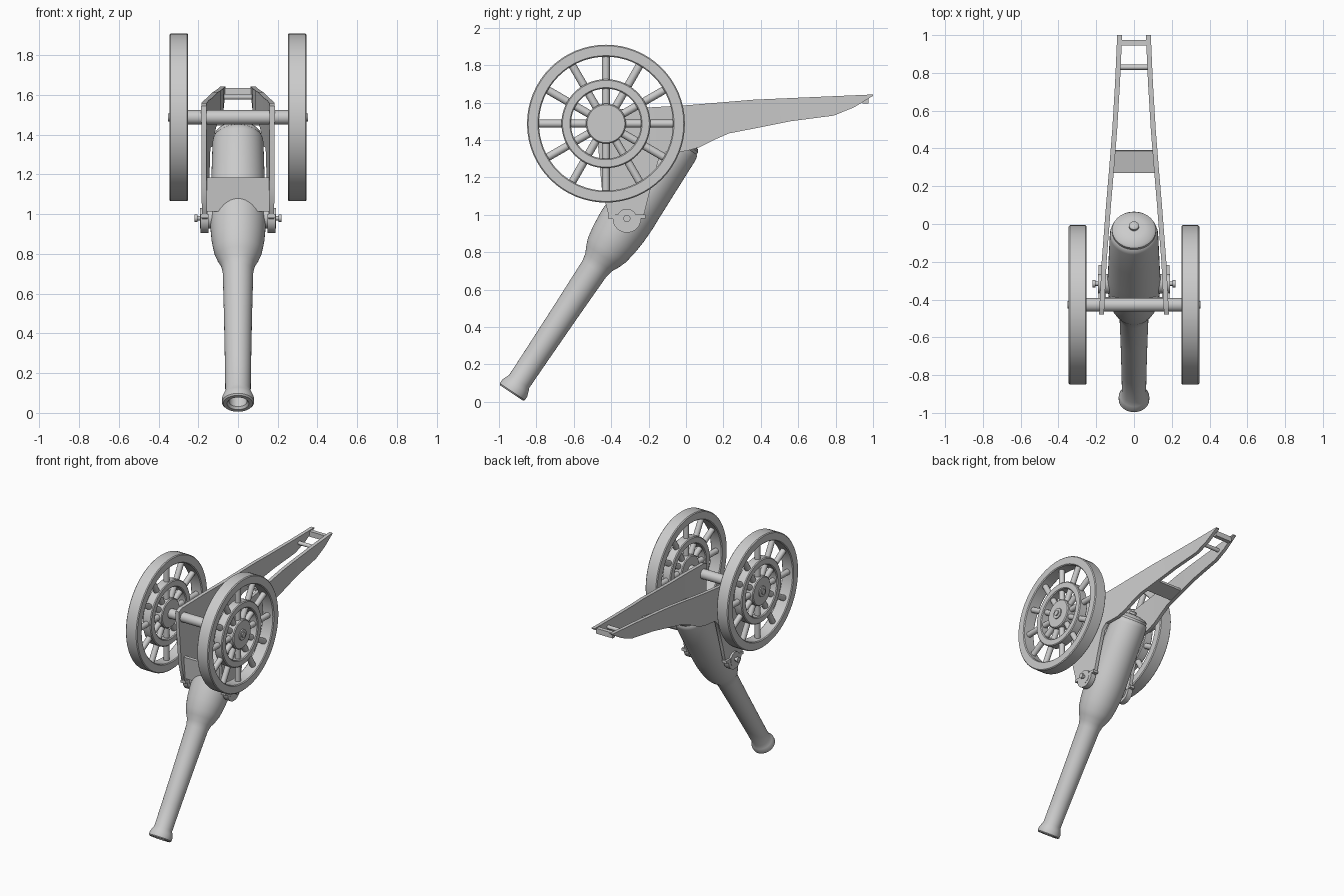
import bpy, bmesh, math
from mathutils import Matrix, Vector

if "Cube" in bpy.data.objects:
    bpy.data.objects.remove(bpy.data.objects["Cube"])

X_AXIS = Matrix.Rotation(math.pi / 2, 4, 'Y')
WHEEL = Vector((0.298, -0.428, 1.487))
TRUNNION = Vector((0, -0.316, 0.98))


def finish(name, bm, matrix=Matrix()):
    """Turn a bmesh into a smooth-shaded object with sharp edges kept."""
    bm.transform(matrix)
    bmesh.ops.recalc_face_normals(bm, faces=bm.faces)
    mesh = bpy.data.meshes.new(name)
    bm.to_mesh(mesh)
    bm.free()
    obj = bpy.data.objects.new(name, mesh)
    bpy.context.collection.objects.link(obj)
    bpy.ops.object.select_all(action='DESELECT')
    obj.select_set(True)
    bpy.context.view_layer.objects.active = obj
    bpy.ops.object.shade_smooth_by_angle(angle=math.radians(35))
    return obj


def lathe(name, profile, matrix, steps=48, closed=False):
    """Spin (radius, height) points around local z."""
    bm = bmesh.new()
    verts = [bm.verts.new((r, 0, h)) for r, h in profile]
    pairs = list(zip(verts, verts[1:] + verts[:1]))
    edges = [bm.edges.new(p) for p in (pairs if closed else pairs[:-1])]
    bmesh.ops.spin(bm, geom=verts + edges, cent=(0, 0, 0), axis=(0, 0, 1),
                   angle=math.tau, steps=steps, use_duplicate=False)
    bmesh.ops.remove_doubles(bm, verts=bm.verts, dist=0.0002)
    return finish(name, bm, matrix)


def ring(name, inner, outer, depth, centre, bevel=0.006):
    h, b = depth / 2, bevel
    profile = [(inner, -h + b), (inner + b, -h), (outer - b, -h), (outer, -h + b),
               (outer, h - b), (outer - b, h), (inner + b, h), (inner, h - b)]
    return lathe(name, profile, Matrix.Translation(centre) @ X_AXIS, 64, True)


def rod(name, start, end, radius, segments=24):
    start, end = Vector(start), Vector(end)
    axis = end - start
    bm = bmesh.new()
    bmesh.ops.create_cone(bm, cap_ends=True, segments=segments, radius1=radius,
                          radius2=radius, depth=axis.length)
    turn = axis.to_track_quat('Z', 'Y').to_matrix().to_4x4()
    return finish(name, bm, Matrix.Translation((start + end) / 2) @ turn)


def box(name, centre, size, tilt=0):
    bm = bmesh.new()
    bmesh.ops.create_cube(bm, size=1)
    return finish(name, bm, Matrix.Translation(centre)
                  @ Matrix.Rotation(tilt, 4, 'X') @ Matrix.Diagonal((*size, 1)))


def interpolate(points, y):
    for (y0, v0), (y1, v1) in zip(points, points[1:]):
        if y <= y1:
            return v0 + (v1 - v0) * (y - y0) / (y1 - y0)
    return points[-1][1]


# Barrel, with its bore and rounded breech
barrel_axis = Vector((0, 0.555, 0.832))
barrel_matrix = (Matrix.Translation((0, -0.933, 0.047))
                 @ barrel_axis.to_track_quat('Z', 'Y').to_matrix().to_4x4())
lathe("barrel", [
    (0, 0.3), (0.045, 0.3), (0.045, 0.012), (0.055, 0), (0.074, 0), (0.081, 0.008),
    (0.081, 0.03), (0.074, 0.05), (0.064, 0.075), (0.066, 0.25), (0.071, 0.55),
    (0.077, 0.8), (0.086, 0.84), (0.106, 0.88), (0.121, 0.92), (0.133, 0.99),
    (0.14, 1.07), (0.141, 1.15), (0.138, 1.22), (0.133, 1.4), (0.128, 1.58),
    (0.124, 1.60), (0.116, 1.61), (0.116, 1.625), (0.105, 1.637), (0.06, 1.65),
    (0.026, 1.654), (0.026, 1.668), (0.018, 1.675), (0, 1.677)], barrel_matrix)

# Cheeks that run back into the trail
cheek_top = [(-0.48, 1.545), (-0.44, 1.56), (0, 1.585), (0.36, 1.615), (1, 1.643)]
cheek_bottom = [(-0.48, 1.48), (-0.45, 1.14), (-0.415, 1.0), (-0.39, 0.975),
                (-0.24, 0.975), (-0.222, 1.01), (-0.2, 1.1), (-0.145, 1.3),
                (-0.11, 1.335), (0, 1.34), (0.07, 1.36), (0.15, 1.4), (0.23, 1.435),
                (0.4, 1.468), (0.56, 1.5), (0.79, 1.53), (0.9, 1.575), (1, 1.636)]
cheek_x = [(-0.48, 0.172), (-0.2, 0.158), (0.1, 0.135), (0.3, 0.118),
           (0.5, 0.102), (0.75, 0.087), (1, 0.076)]


def cheek(name, side):
    bm = bmesh.new()
    loops = []
    for y in sorted({p[0] for p in cheek_top + cheek_bottom + cheek_x}):
        x, top, low = (interpolate(t, y) for t in (cheek_x, cheek_top, cheek_bottom))
        loops.append([bm.verts.new((side * (x + dx), y, z)) for dx, z in
                      ((-0.013, low), (0.013, low), (0.013, top), (-0.013, top))])
    for a, b in zip(loops, loops[1:]):
        for i in range(4):
            j = (i + 1) % 4
            bm.faces.new((a[i], a[j], b[j], b[i]))
    bm.faces.new(loops[0])
    bm.faces.new(loops[-1])
    return finish(name, bm)


# Cross pieces between the cheeks
box("front_transom", (0, -0.405, 1.1), (0.32, 0.022, 0.17), 0.1)
box("trail_plate", (0, 0.33, 1.468), (0.22, 0.12, 0.02), 0.2)
box("trail_end_bar", (0, 0.96, 1.615), (0.14, 0.03, 0.04))
rod("trail_handle", (-0.085, 0.83, 1.59), (0.085, 0.83, 1.59), 0.014)

# Axle and trunnion shaft
rod("axle", (-0.27, *WHEEL.yz), (0.27, *WHEEL.yz), 0.036, 32)
rod("trunnion", (-0.19, *TRUNNION.yz), (0.19, *TRUNNION.yz), 0.052, 32)


def strap(name, x):
    """Half-round bearing cap with flat ears, under the trunnion."""
    bm = bmesh.new()
    arc = [math.pi + math.pi * i / 16 for i in range(17)]
    outline = [(0.076 * math.cos(a), 0.076 * math.sin(a)) for a in arc]
    outline = [(-0.1, 0.02), (-0.1, 0)] + outline + [(0.1, 0), (0.1, 0.02)]
    face = bm.faces.new([bm.verts.new((-0.02, y, z)) for y, z in outline])
    moved = bmesh.ops.extrude_face_region(bm, geom=[face])["geom"]
    bmesh.ops.translate(bm, vec=(0.04, 0, 0),
                        verts=[v for v in moved if isinstance(v, bmesh.types.BMVert)])
    return finish(name, bm, Matrix.Translation((x, *TRUNNION.yz)))


for side, label in ((1, "left"), (-1, "right")):
    cheek(label + "_cheek", side)

    # Trunnion fittings
    strap(label + "_trunnion_strap", side * 0.168)
    ty, tz = TRUNNION.yz
    rod(label + "_trunnion_pin", (side * 0.18, ty, tz), (side * 0.212, ty, tz), 0.011)
    rod(label + "_pin_head", (side * 0.205, ty, tz), (side * 0.22, ty, tz), 0.019)

    # Wheel
    centre = Vector((side * WHEEL.x, *WHEEL.yz))
    ring(label + "_wheel_rim", 0.358, 0.422, 0.095, centre)
    ring(label + "_wheel_middle_ring", 0.187, 0.238, 0.07, centre)
    ring(label + "_wheel_hub", 0.03, 0.107, 0.075, centre)
    rod(label + "_hub_cap", centre, centre + Vector((side * 0.045, 0, 0)), 0.04, 32)
    rod(label + "_hub_bolt", centre, centre + Vector((side * 0.053, 0, 0)), 0.02)
    for i in range(12):
        a = math.tau * i / 12
        out = Vector((0, math.cos(a), math.sin(a)))
        rod(f"{label}_spoke_{i + 1}", centre + out * 0.09, centre + out * 0.37, 0.021, 16)
